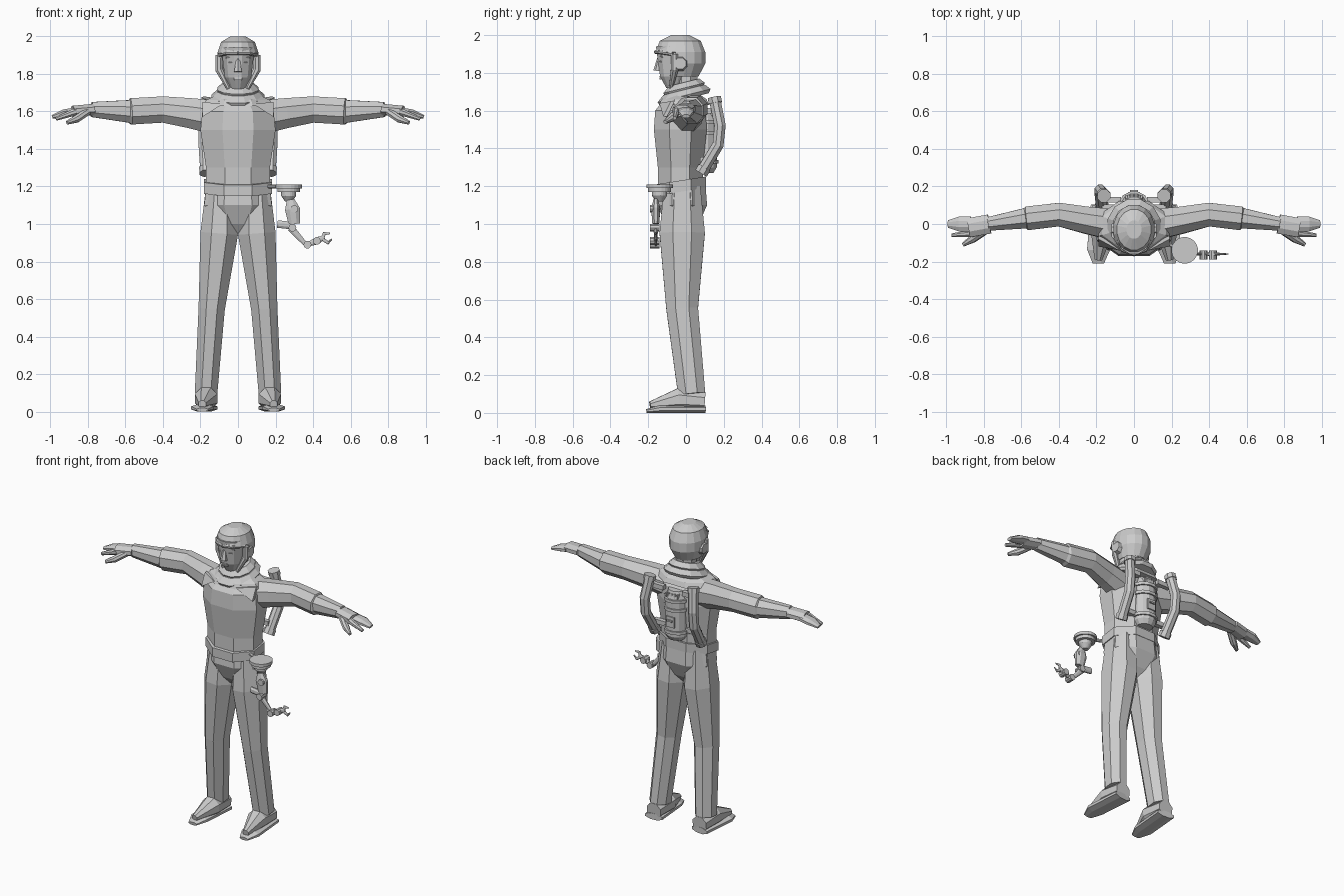
import bpy, bmesh, math
from mathutils import Vector

cube = bpy.data.objects.get("Cube")
if cube:
    bpy.data.objects.remove(cube)

grey = bpy.data.materials.new("plain grey")
grey.use_nodes = True
tone = (.6, .6, .6, 1)
grey.diffuse_color = tone
grey.node_tree.nodes["Principled BSDF"].inputs["Base Color"].default_value = tone


def finish(name, bm, mirror=False):
    bmesh.ops.recalc_face_normals(bm, faces=bm.faces[:])
    mesh = bpy.data.meshes.new(name)
    bm.to_mesh(mesh)
    bm.free()
    mesh.materials.append(grey)
    part = bpy.data.objects.new(name, mesh)
    bpy.context.collection.objects.link(part)
    if mirror:
        part.modifiers.new("mirror", 'MIRROR')
    return part


def skin(name, loops, mirror=False):
    """Joins closed loops of points into a capped surface."""
    bm = bmesh.new()
    rows = [[bm.verts.new(point) for point in loop] for loop in loops]
    for low, high in zip(rows, rows[1:]):
        for i in range(len(low)):
            bm.faces.new((low[i - 1], low[i], high[i], high[i - 1]))
    bm.faces.new(rows[0])
    bm.faces.new(rows[-1])
    return finish(name, bm, mirror)


def polygon(sides):
    """Unit polygon with flat sides facing its axes."""
    scale = 1 / math.cos(math.pi / sides)
    turns = [math.tau * (i + .5) / sides for i in range(sides)]
    return [(scale * math.cos(turn), scale * math.sin(turn)) for turn in turns]


def stack(name, levels, y=0, x=0, depth=1, sides=8, tilt=0):
    """Horizontal sections given as (height, half width)."""
    return skin(name, [[Vector((x + width * u, y + width * depth * v, z + tilt * width * v))
                        for u, v in polygon(sides)] for z, width in levels])


def tube(name, points, mirror=False, flat=1, sides=8):
    """Sections square to a path of (x, y, z, radius)."""
    centres = [Vector(point[:3]) for point in points]
    chord = (centres[-1] - centres[0]).normalized()
    guide = Vector((1, 0, 0)) if abs(chord.y) > .8 else Vector((0, 1, 0))
    loops = []
    for i, centre in enumerate(centres):
        ahead = centres[min(i + 1, len(centres) - 1)] - centres[max(i - 1, 0)]
        across = ahead.cross(guide).normalized()
        along = ahead.normalized().cross(across)
        radius = points[i][-1]
        loops.append([centre + radius * (across * u + along * flat * v) for u, v in polygon(sides)])
    return skin(name, loops, mirror)


def box(name, centre, size, mirror=False):
    bm = bmesh.new()
    bmesh.ops.create_cube(bm, size=1)
    bmesh.ops.scale(bm, vec=size, verts=bm.verts)
    bmesh.ops.translate(bm, vec=centre, verts=bm.verts)
    return finish(name, bm, mirror)


# Torso, pelvis and belt
stack("torso", [(1.2, .17), (1.3, .17), (1.5, .2), (1.6, .19), (1.67, .11)], y=-.03, depth=.7)
stack("pelvis", [(.94, .06), (1, .12), (1.1, .18), (1.2, .17)], y=-.02, depth=.73)
stack("belt", [(1.17, .18), (1.23, .18)], y=-.03, depth=.76, tilt=.12)

# Trousers and shoes
tube("leg", [(.09, -.02, 1.2, .08), (.1, -.02, .95, .1), (.14, -.02, .55, .07),
             (.17, .03, .1, .06)], mirror=True, flat=1.2)
tube("shoe_upper", [(.17, .1, .06, .05), (.17, -.04, .07, .06), (.19, -.19, .04, .02)], mirror=True)
tube("shoe_sole", [(.17, .1, .02, .02), (.19, -.14, .02, .02), (.19, -.21, .01, .01)],
     mirror=True, flat=3)

# Sleeves with a cuff step, and hands
tube("arm", [(.13, 0, 1.57, .09), (.25, .02, 1.59, .08), (.4, .05, 1.61, .07), (.57, .03, 1.6, .07),
             (.58, .03, 1.6, .06), (.78, 0, 1.61, .04)], mirror=True, flat=.9)
tube("palm", [(.77, 0, 1.61, .03), (.88, -.02, 1.6, .03)], mirror=True, flat=1.7)
tube("fingers", [(.87, 0, 1.6, .02), (.93, 0, 1.59, .02), (.99, 0, 1.57, .01)], mirror=True, flat=2)
tube("index_finger", [(.86, -.05, 1.6, .02), (.97, -.06, 1.56, .01)], mirror=True)
tube("thumb", [(.8, -.04, 1.6, .02), (.86, -.08, 1.56, .02), (.91, -.11, 1.54, .01)], mirror=True)

# Yoke with pointed lapels, and two collars raised at the back
stack("yoke", [(1.63, .19), (1.66, .17), (1.69, .11)], y=-.01, depth=.7)
lapel = bmesh.new()
flap = lapel.faces.new([lapel.verts.new(corner) for corner in
                        ((.08, -.14, 1.64), (.19, -.12, 1.57), (.19, -.08, 1.65))])
raised = bmesh.ops.extrude_face_region(lapel, geom=[flap])["geom"]
bmesh.ops.translate(lapel, vec=(0, .02, 0),
                    verts=[part for part in raised if isinstance(part, bmesh.types.BMVert)])
finish("lapel", lapel, mirror=True)
for name, base, width in (("lower_collar", 1.66, .13), ("upper_collar", 1.7, .1)):
    stack(name, [(base, width), (base + .02, width + .01), (base + .05, width - .02)],
          y=-.01, sides=12, tilt=.25)

# Head and face
stack("neck", [(1.65, .06), (1.82, .06)])
stack("face", [(1.72, .04), (1.78, .07), (1.86, .08), (1.94, .09)], y=-.06, depth=1.1, sides=12)
tube("nose", [(0, -.14, 1.88, .01), (0, -.15, 1.81, .02)], sides=6)
tube("brow", [(.01, -.14, 1.88, .01), (.06, -.12, 1.89, .01)], mirror=True, sides=6)
tube("eye", [(.02, -.14, 1.86, .006), (.05, -.13, 1.86, .004)], mirror=True, sides=6)
for lip, height in (("lower_lip", 1.77), ("upper_lip", 1.78)):
    box(lip, (0, -.13, height), (.04, .02, .008))

# Open-faced helmet
helmet = stack("helmet", [(1.78, .08), (1.85, .11), (1.91, .11), (1.97, .09), (2, .04)],
               y=-.03, depth=1.2, sides=16)
bm = bmesh.new()
bm.from_mesh(helmet.data)
middles = [(face, face.calc_center_median()) for face in bm.faces]
opening = [face for face, mid in middles if mid.z < 1.79 or mid.z < 1.9 and mid.y < -.07]
bmesh.ops.delete(bm, geom=opening, context='FACES')
bm.to_mesh(helmet.data)
bm.free()
helmet.modifiers.new("shell", 'SOLIDIFY').thickness = .01
tube("helmet_rim", [(0, -.16, 1.91, .01), (.06, -.14, 1.91, .01), (.1, -.07, 1.9, .01)], mirror=True)
tube("ear_pad", [(.09, -.03, 1.85, .04), (.12, -.03, 1.85, .03)], mirror=True)
tube("cheek_guard", [(.1, -.06, 1.9, .02), (.1, -.06, 1.82, .02), (.05, -.08, 1.72, .01)], mirror=True)

# Back pack with ribs, panel and vents
stack("back_pack", [(1.27, .05), (1.3, .07), (1.54, .07), (1.6, .05)], y=.1, depth=.9, sides=12)
for height in (1.32, 1.47, 1.53):
    stack("pack_rib", [(height, .08), (height + .02, .08)], y=.1, depth=.9, sides=12)
box("pack_panel", (0, .16, 1.4), (.06, .02, .07))
box("pack_latch", (0, .17, 1.41), (.04, .02, .01))
for i in range(-2, 3):
    box("pack_vent", (i * .02, .14, 1.57), (.01, .03, .03))

# Bent tubes either side of the pack, with rims at both ends
bend = [(.16, .15, 1.67, .03), (.18, .18, 1.52, .03), (.18, .17, 1.42, .03), (.17, .08, 1.27, .03)]
tube("back_tube", bend, mirror=True)
for end, inner in ((bend[0], bend[1]), (bend[-1], bend[-2])):
    near = Vector(end[:3])
    far = near.lerp(Vector(inner[:3]), .2)
    tube("tube_rim", [(*near, .035), (*far, .035)], mirror=True)
for y, z in ((.13, 1.6), (.09, 1.34)):
    box("tube_bracket", (.12, y, z), (.1, .03, .03), mirror=True)


# Jointed tool arm hung from the left side of the belt
def tool(name, points, flat=.6):
    tube("tool_" + name, [(x, -.16, z, radius) for x, z, radius in points], flat=flat)


for name, levels in (("disc", [(1.19, .07), (1.21, .07)]), ("ring", [(1.17, .06), (1.19, .06)]),
                     ("cone", [(1.17, .04), (1.15, .04), (1.12, .02)])):
    stack("tool_" + name, levels, x=.27, y=-.14, sides=20)
tube("tool_mount", [(.15, -.09, 1.2, .01), (.23, -.13, 1.2, .01)])
tool("upper_arm", [(.28, 1.13, .02), (.29, 1.08, .04), (.3, 1, .03)])
tool("elbow_guard", [(.21, 1, .02), (.3, .99, .02)])
tool("forearm", [(.28, .98, .02), (.37, .88, .01)])
tool("wrist", [(.37, .89, .01), (.42, .91, .02), (.46, .93, .01)])
tool("claw_upper", [(.45, .92, .01), (.46, .95, .01), (.49, .95, .004)])
tool("claw_lower", [(.45, .92, .01), (.48, .9, .01), (.5, .92, .004)])
for x, z in ((.3, 1.08), (.29, .98), (.37, .89), (.42, .91)):
    tube("tool_joint", [(x, -.19, z, .02), (x, -.14, z, .02)], sides=10)
